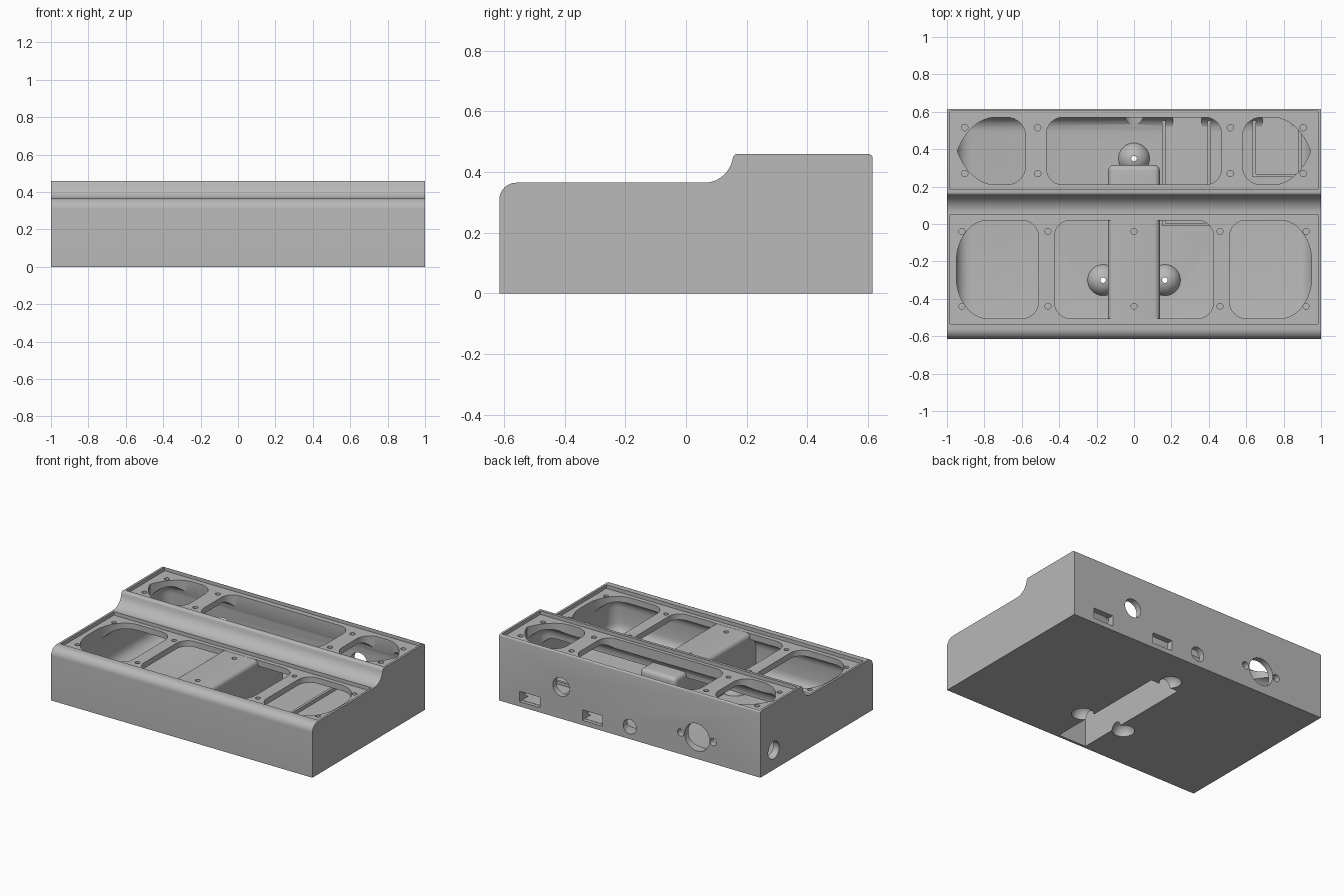
import bpy, bmesh
from math import sin, cos, pi, radians
from mathutils import Matrix

if "Cube" in bpy.data.objects:
    bpy.data.objects.remove(bpy.data.objects["Cube"])

grey = bpy.data.materials.new("plain grey")
grey.use_nodes = True
grey.diffuse_color = (0.48, 0.48, 0.48, 1)
grey.node_tree.nodes["Principled BSDF"].inputs["Base Color"].default_value = grey.diffuse_color


def finish(bm, name):
    bmesh.ops.recalc_face_normals(bm, faces=bm.faces)
    mesh = bpy.data.meshes.new(name)
    bm.to_mesh(mesh)
    bm.free()
    mesh.materials.append(grey)
    ob = bpy.data.objects.new(name, mesh)
    bpy.context.collection.objects.link(ob)
    return ob


def box(name, x0, x1, y0, y1, z0, z1, bevel=0):
    bm = bmesh.new()
    m = Matrix.Translation(((x0 + x1) / 2, (y0 + y1) / 2, (z0 + z1) / 2))
    m = m @ Matrix.Diagonal((x1 - x0, y1 - y0, z1 - z0, 1))
    bmesh.ops.create_cube(bm, size=1, matrix=m)
    if bevel:
        bmesh.ops.bevel(bm, geom=bm.edges[:], offset=bevel, segments=6,
                        profile=0.5, affect='EDGES')
    return finish(bm, name)


def prism(name, points, direction):
    bm = bmesh.new()
    face = bm.faces.new([bm.verts.new(p) for p in points])
    ext = bmesh.ops.extrude_face_region(bm, geom=[face])
    verts = [v for v in ext["geom"] if isinstance(v, bmesh.types.BMVert)]
    bmesh.ops.translate(bm, verts=verts, vec=direction)
    return finish(bm, name)


def rod(name, centre, radius, length, axis='Z'):
    bm = bmesh.new()
    turn = {'X': Matrix.Rotation(pi / 2, 4, 'Y'), 'Y': Matrix.Rotation(pi / 2, 4, 'X'),
            'Z': Matrix.Identity(4)}[axis]
    bmesh.ops.create_cone(bm, cap_ends=True, segments=32, radius1=radius, radius2=radius,
                          depth=length, matrix=Matrix.Translation(centre) @ turn)
    return finish(bm, name)


def ball(name, centre, radius):
    bm = bmesh.new()
    bmesh.ops.create_uvsphere(bm, u_segments=32, v_segments=16, radius=radius,
                              matrix=Matrix.Translation(centre))
    return finish(bm, name)


def combine(target, tool, operation='DIFFERENCE'):
    tool.hide_render = True
    mod = target.modifiers.new("cut", 'BOOLEAN')
    mod.operation, mod.solver, mod.object = operation, 'EXACT', tool
    with bpy.context.temp_override(object=target, active_object=target):
        bpy.ops.object.modifier_apply(modifier=mod.name)
    bpy.data.objects.remove(tool)


def arc(cx, cy, rx, ry, a0, a1, n=8):
    return [(cx + rx * cos(radians(a0 + (a1 - a0) * i / n)),
             cy + ry * sin(radians(a0 + (a1 - a0) * i / n))) for i in range(n + 1)]


def end_opening(side, inner, outer, y0, y1, r, rx, flat, tmax, z):
    """Opening with rounded inner corners and a curved or pointed outer end."""
    ym, h, xo, n = (y0 + y1) / 2, (y1 - y0) / 2, outer - rx, 12
    tm = radians(tmax)
    top = []
    for i in range(n + 1):
        t = tm * i / n
        top.append((xo + rx * sin(t) / sin(tm),
                    ym + flat + (h - flat) * (cos(t) - cos(tm)) / (1 - cos(tm))))
    low = [(x, 2 * ym - y) for x, y in reversed(top)]
    pts = top + (low if flat else low[1:])
    pts += arc(inner + r, y0 + r, r, r, 270, 180) + arc(inner + r, y1 - r, r, r, 180, 90)
    return prism("end_opening", [(side * x, y, z) for x, y in pts], (0, 0, 0.4))


def middle_opening(hx, y0, y1, r, z):
    pts = (arc(hx - r, y1 - r, r, r, 0, 90) + arc(r - hx, y1 - r, r, r, 90, 180)
           + arc(r - hx, y0 + r, r, r, 180, 270) + arc(hx - r, y0 + r, r, r, 270, 360))
    return prism("middle_opening", [(x, y, z) for x, y in pts], (0, 0, 0.4))


# Outer body from its side profile
profile = [(-0.615, 0)] + arc(-0.56, 0.31, 0.055, 0.055, 180, 90)
profile += arc(0.06, 0.46, 0.095, 0.095, 270, 350, 12)
profile += arc(0.169, 0.446, 0.014, 0.014, 170, 90, 4)
profile += arc(0.601, 0.446, 0.014, 0.014, 90, 0, 4) + [(0.615, 0)]
body = prism("enclosure_body", [(-1, y, z) for y, z in profile], (2, 0, 0))

# Recessed decks and the rounded hollow inside
combine(body, box("front_recess", -0.985, 0.985, -0.535, 0.05, 0.34, 0.6))
combine(body, box("rear_recess", -0.985, 0.985, 0.185, 0.605, 0.435, 0.6))
combine(body, box("main_hollow", -0.955, 0.955, -0.57, 0.575, 0.03, 0.30, 0.08))
combine(body, box("rear_hollow", -0.954, 0.954, 0.19, 0.574, 0.031, 0.395, 0.08))

# Deck openings
for s in (-1, 1):
    combine(body, end_opening(s, 0.51, 0.95, -0.505, 0.02, 0.09, 0.17, 0.04, 90, 0.17))
    combine(body, end_opening(s, 0.58, 0.945, 0.21, 0.57, 0.1, 0.205, 0, 60, 0.2))
combine(body, middle_opening(0.425, -0.505, 0.02, 0.085, 0.17))
combine(body, middle_opening(0.467, 0.21, 0.57, 0.085, 0.2))

# Central tunnel with three domed mounting sockets, open underneath
sockets = [(-0.165, -0.3), (0.165, -0.3), (0, 0.35)]
combine(body, box("tunnel_shell", -0.138, 0.138, -0.6, 0.315, 0.005, 0.339, 0.03), 'UNION')
for x, y in sockets:
    combine(body, ball("socket_dome", (x, y, 0.003), 0.088), 'UNION')
combine(body, box("tunnel", -0.107, 0.107, -0.597, 0.295, -0.1, 0.31))
for x, y in sockets:
    combine(body, ball("socket_hollow", (x, y, 0.001), 0.07))
    combine(body, rod("socket_hole", (x, y, 0.07), 0.015, 0.2))
combine(body, box("base_trim", -1.2, 1.2, -0.8, 0.8, -0.4, 0))

# Screw holes in both decks
for y in (-0.04, -0.44):
    for x in (-0.92, -0.46, 0, 0.46, 0.92):
        combine(body, rod("screw_hole", (x, y, 0.345), 0.016, 0.06))
for y in (0.27, 0.515):
    for x in (-0.905, -0.515, 0.515, 0.905):
        combine(body, rod("screw_hole", (x, y, 0.44), 0.017, 0.06))

# Ports through the back wall and one side
for x in (0.765, 0.285):
    combine(body, box("slot_port", x - 0.077, x + 0.077, 0.5, 0.7, 0.033, 0.105))
for x, z, r in ((0.525, 0.22, 0.064), (0, 0.085, 0.05), (-0.515, 0.15, 0.095),
                (-0.39, 0.15, 0.025), (-0.638, 0.15, 0.025)):
    combine(body, rod("round_port", (x, 0.6, z), r, 0.2, 'Y'))
combine(body, rod("side_port", (-1, 0.47, 0.135), 0.06, 0.2, 'X'))

# Low frames on the floor that hold the circuit boards
for name, x0, x1, y0 in (("middle_board_holder", 0.15, 0.412, -0.012),
                         ("corner_board_holder", 0.634, 0.896, 0.25)):
    frame = box(name, x0, x1, y0, 0.59, 0.02, 0.055)
    combine(frame, box("board_space", x0 + 0.018, x1 - 0.018, y0 + 0.018, 0.7, 0.035, 0.2))

# Smooth curved surfaces, keep edges sharp
bpy.ops.object.select_all(action='DESELECT')
for ob in bpy.context.collection.objects:
    if ob.type == 'MESH':
        ob.select_set(True)
bpy.context.view_layer.objects.active = body
bpy.ops.object.shade_smooth_by_angle(angle=radians(30))
